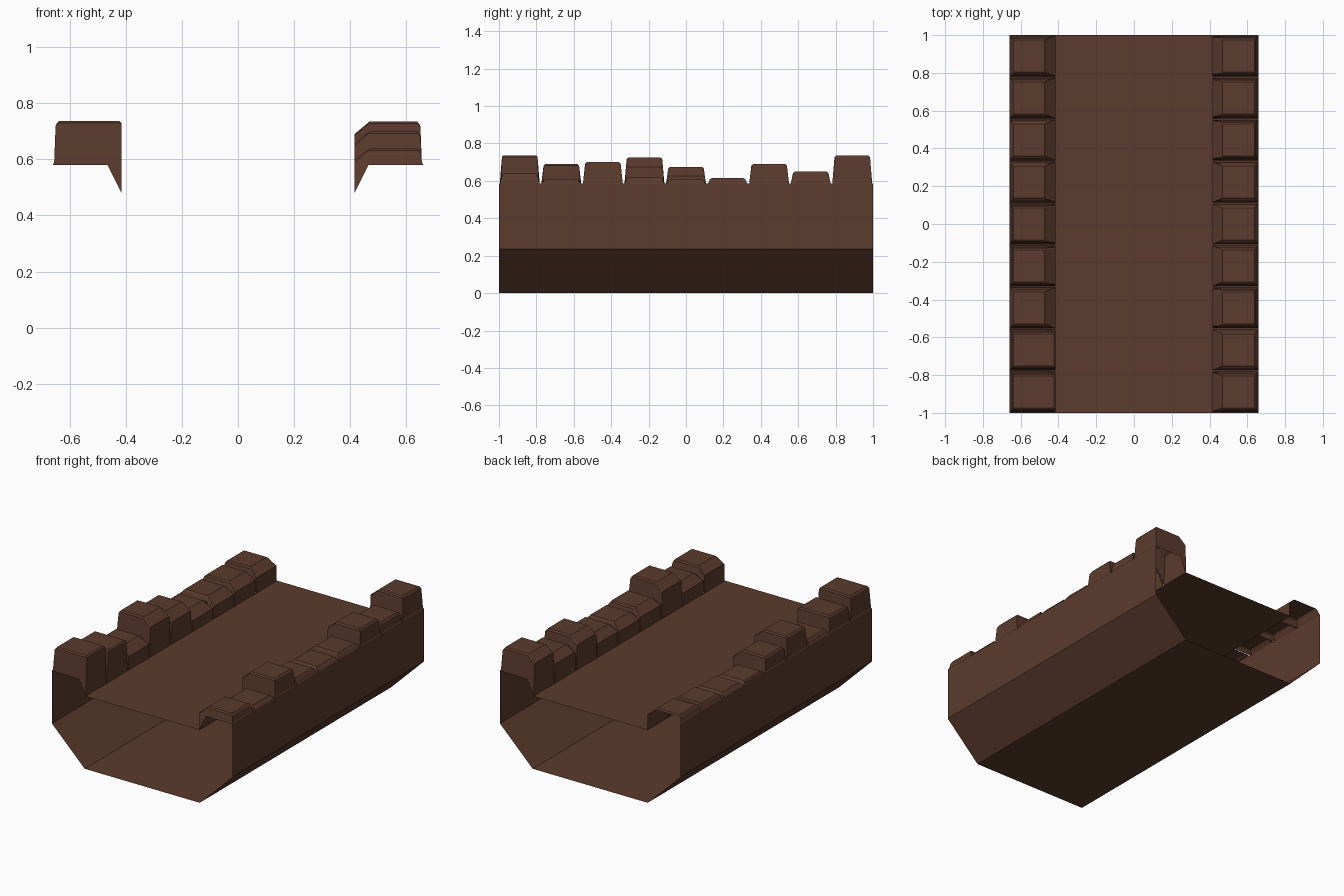
import bpy

if "Cube" in bpy.data.objects:
    bpy.data.objects.remove(bpy.data.objects["Cube"])

mat = bpy.data.materials.new("dark_brown")
mat.diffuse_color = (0.105, 0.043, 0.026, 1)
mat.use_nodes = True
mat.node_tree.nodes["Principled BSDF"].inputs["Base Color"].default_value = mat.diffuse_color


def make(name, verts, faces):
    me = bpy.data.meshes.new(name)
    me.from_pydata(verts, [], faces)
    me.materials.append(mat)
    me.update()
    ob = bpy.data.objects.new(name, me)
    bpy.context.collection.objects.link(ob)
    return ob


def sheet(name, prof):
    """Thin sheet: an x-z profile swept along the full length."""
    n = len(prof)
    verts = [(x, y, z) for y in (-1, 1) for x, z in prof]
    return make(name, verts, [(i, i + n, i + n + 1, i + 1) for i in range(n - 1)])


# Open-ended outer hull and walkway floor
sheet("hull", [(0.66, 0.585), (0.66, 0.235), (0.42, 0), (-0.42, 0), (-0.66, 0.235), (-0.66, 0.585)])
sheet("floor", [(-0.42, 0.48), (0.42, 0.48)])

PITCH = 2 / 9


def stone(name, side, k, h, c, caps):
    """Hollow tapered rim stone with a bevelled top; c is the inner chamfer."""
    y0, y1 = -1 + PITCH * k, -1 + PITCH * (k + 1)
    gap = 0.004

    def section(y, s, top, taper, d):
        prof = [(0.66, 0.58), (0.655, 0.59), (0.65 - d, top - 0.01), (0.642 - d, top),
                (0.42 + c + d, top), (0.415, top - max(c, 0.008)), (0.415, 0.48)]
        out = []
        for x, z in prof:
            t = max(0, min(1, (z - 0.58) / (top - 0.58)))
            out.append((side * x, y + s * (gap + taper * t), z))
        return out

    rings = [section(y0, 1, h - 0.008, 0.012, 0), section(y0, 1, h, 0.022, 0.004),
             section(y1, -1, h, 0.022, 0.004), section(y1, -1, h - 0.008, 0.012, 0)]
    n = len(rings[0])
    verts = [v for r in rings for v in r]
    faces = [(r * n + i, r * n + i + 1, (r + 1) * n + i + 1, (r + 1) * n + i)
             for r in range(3) for i in range(n - 1)]
    # notched end walls
    for end, y in ((0, y0 + gap), (3, y1 - gap)):
        if caps[end > 0]:
            verts.append((side * 0.465, y, 0.58))
            faces.append(tuple(range(end * n, end * n + n)) + (len(verts) - 1,))
    make(name, verts, faces)


# Two rows of stones of uneven height, front to back
right = [0.64, 0.61, 0.70, 0.62, 0.61, 0.615, 0.69, 0.65, 0.735]
left = [0.737, 0.69, 0.62, 0.725, 0.675, 0.60, 0.61, 0.62, 0.63]
for k in range(9):
    stone(f"right_stone_{k + 1}", 1, k, right[k], 0.045, (True, True))
    stone(f"left_stone_{k + 1}", -1, k, left[k], 0.0 if k < 2 else 0.05, (True, k < 8))
